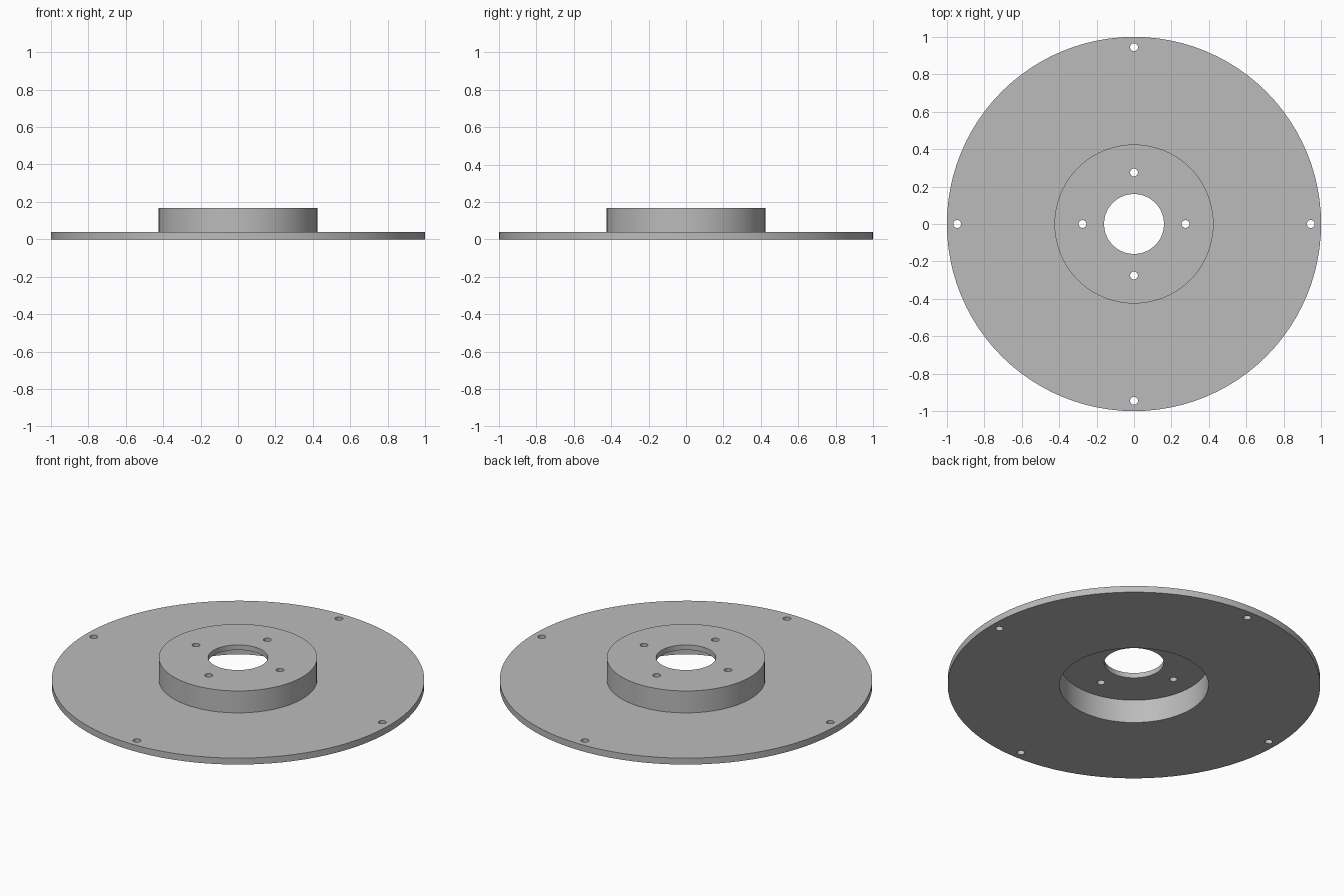
import bpy, bmesh, math

if "Cube" in bpy.data.objects:
    bpy.data.objects.remove(bpy.data.objects["Cube"])

SEG = 96
steel = bpy.data.materials.new("grey_steel")
steel.diffuse_color = (0.5, 0.5, 0.5, 1)
steel.use_nodes = True
steel.node_tree.nodes["Principled BSDF"].inputs["Base Color"].default_value = steel.diffuse_color


def new_object(name, bm):
    mesh = bpy.data.meshes.new(name)
    bm.to_mesh(mesh)
    bm.free()
    obj = bpy.data.objects.new(name, mesh)
    bpy.context.collection.objects.link(obj)
    return obj


# Brake disc: flat friction ring and hollow raised hat, as one turned profile
profile = [(0.40, 0), (1.0, 0), (1.0, 0.038), (0.425, 0.038),
           (0.425, 0.168), (0.16, 0.168), (0.16, 0.138), (0.40, 0.138)]
bm = bmesh.new()
rings = []
for r, z in profile:
    rings.append([bm.verts.new((r * math.cos(2 * math.pi * i / SEG),
                                r * math.sin(2 * math.pi * i / SEG), z))
                  for i in range(SEG)])
for k, a in enumerate(rings):
    b = rings[(k + 1) % len(rings)]
    for i in range(SEG):
        j = (i + 1) % SEG
        bm.faces.new((a[i], a[j], b[j], b[i]))
bmesh.ops.recalc_face_normals(bm, faces=bm.faces)
disc = new_object("brake_disc", bm)
disc.data.materials.append(steel)

# Drill pins: four bolt holes in the hat, four near the rim
bm = bmesh.new()
for radius in (0.275, 0.945):
    for q in range(4):
        a = q * math.pi / 2
        pin = bmesh.ops.create_cone(bm, cap_ends=True, segments=24,
                                    radius1=0.021, radius2=0.021, depth=0.6)
        bmesh.ops.translate(bm, verts=pin["verts"],
                            vec=(radius * math.cos(a), radius * math.sin(a), 0.1))
pins = new_object("hole_cutter", bm)
pins.data.materials.append(steel)
pins.hide_render = True
pins.hide_viewport = True

# Cut the holes, then smooth the round walls while keeping crisp edges
cut = disc.modifiers.new("bolt_holes", "BOOLEAN")
cut.operation = "DIFFERENCE"
cut.solver = "EXACT"
cut.object = pins
bpy.context.view_layer.objects.active = disc
disc.select_set(True)
bpy.ops.object.modifier_apply(modifier=cut.name)
bpy.data.objects.remove(pins)
bpy.ops.object.shade_smooth_by_angle(angle=math.radians(30))
